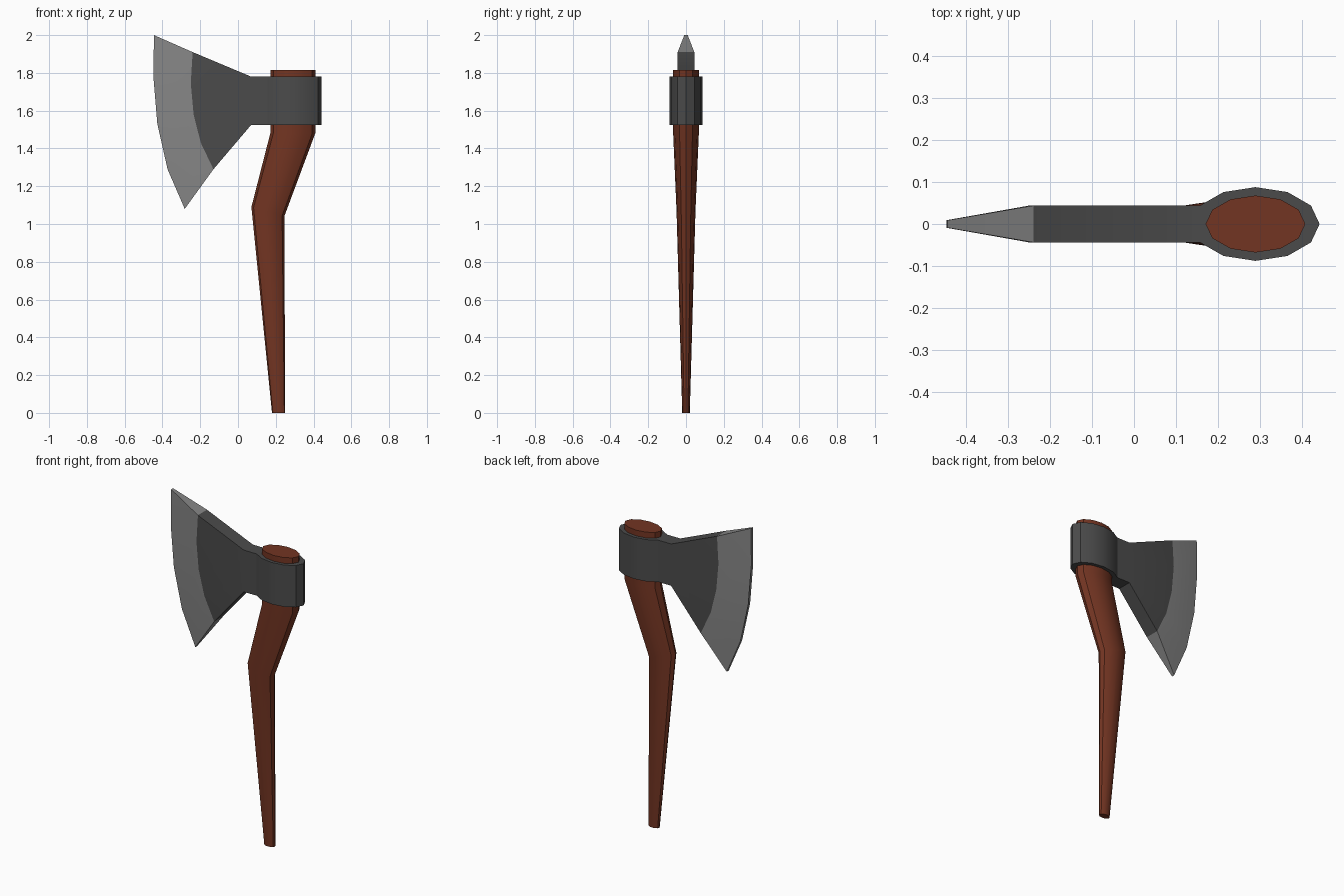
import bpy, bmesh, math

cube = bpy.data.objects.get("Cube")
if cube:
    bpy.data.objects.remove(cube, do_unlink=True)


def material(name, rgb):
    m = bpy.data.materials.new(name)
    m.use_nodes = True
    m.diffuse_color = (*rgb, 1)
    m.node_tree.nodes["Principled BSDF"].inputs["Base Color"].default_value = (*rgb, 1)
    return m


wood = material("red_brown_wood", (0.17, 0.035, 0.016))
iron = material("dark_iron", (0.07, 0.07, 0.07))
steel = material("ground_steel", (0.24, 0.24, 0.24))


def loft(name, rings, mats, last_mat=0):
    """Bridge closed rings of equal size and cap both ends."""
    bm = bmesh.new()
    loops = [[bm.verts.new(p) for p in ring] for ring in rings]
    for i, (a, b) in enumerate(zip(loops, loops[1:])):
        for j in range(len(a)):
            k = (j + 1) % len(a)
            f = bm.faces.new((a[j], a[k], b[k], b[j]))
            f.material_index = last_mat if i == len(loops) - 2 else 0
    for end, index in ((loops[0], 0), (loops[-1], last_mat)):
        bm.faces.new(end).material_index = index
    bmesh.ops.recalc_face_normals(bm, faces=bm.faces)
    mesh = bpy.data.meshes.new(name)
    bm.to_mesh(mesh)
    bm.free()
    for m in mats:
        mesh.materials.append(m)
    ob = bpy.data.objects.new(name, mesh)
    bpy.context.collection.objects.link(ob)
    bpy.ops.object.select_all(action="DESELECT")
    ob.select_set(True)
    bpy.context.view_layer.objects.active = ob
    bpy.ops.object.shade_smooth_by_angle(angle=math.radians(32))
    return ob


def oval(cx, rx, ry, z, tilt=0, skip=()):
    angles = [math.tau * i / 12 for i in range(12) if i not in skip]
    return [(cx + rx * math.cos(a), ry * math.sin(a), z - tilt * math.cos(a))
            for a in angles]


# Bent, tapering handle
loft("handle", [
    oval(0.215, 0.035, 0.02, 0),
    oval(0.158, 0.087, 0.05, 1.065, 0.025),
    oval(0.29, 0.119, 0.068, 1.48),
    oval(0.29, 0.119, 0.068, 1.815),
], [wood])

# Collar around the handle, flat on the side that meets the blade
collar = [oval(0.29, 0.153, 0.088, z, skip=(6,)) for z in (1.525, 1.78)]
loft("collar", collar, [iron])


def section(points, half):
    """Closed ring running down the front and back up behind."""
    return ([(x, -half, z) for x, z in points]
            + [(x, half, z) for x, z in reversed(points)])


def column(x):
    return [(x, 1.78 - 0.255 * i / 4) for i in range(5)]


# Flaring blade with a bevelled, curved edge
inner = [(-0.24, 1.91), (-0.25, 1.745), (-0.235, 1.58), (-0.197, 1.43), (-0.13, 1.29)]
outer = [(-0.445, 2), (-0.448, 1.78), (-0.427, 1.53), (-0.373, 1.29), (-0.282, 1.08)]
loft("blade", [
    section(column(0.1575), 0.044),
    section(column(0.07), 0.044),
    section(inner, 0.044),
    section(outer, 0.009),
], [iron, steel], last_mat=1)
